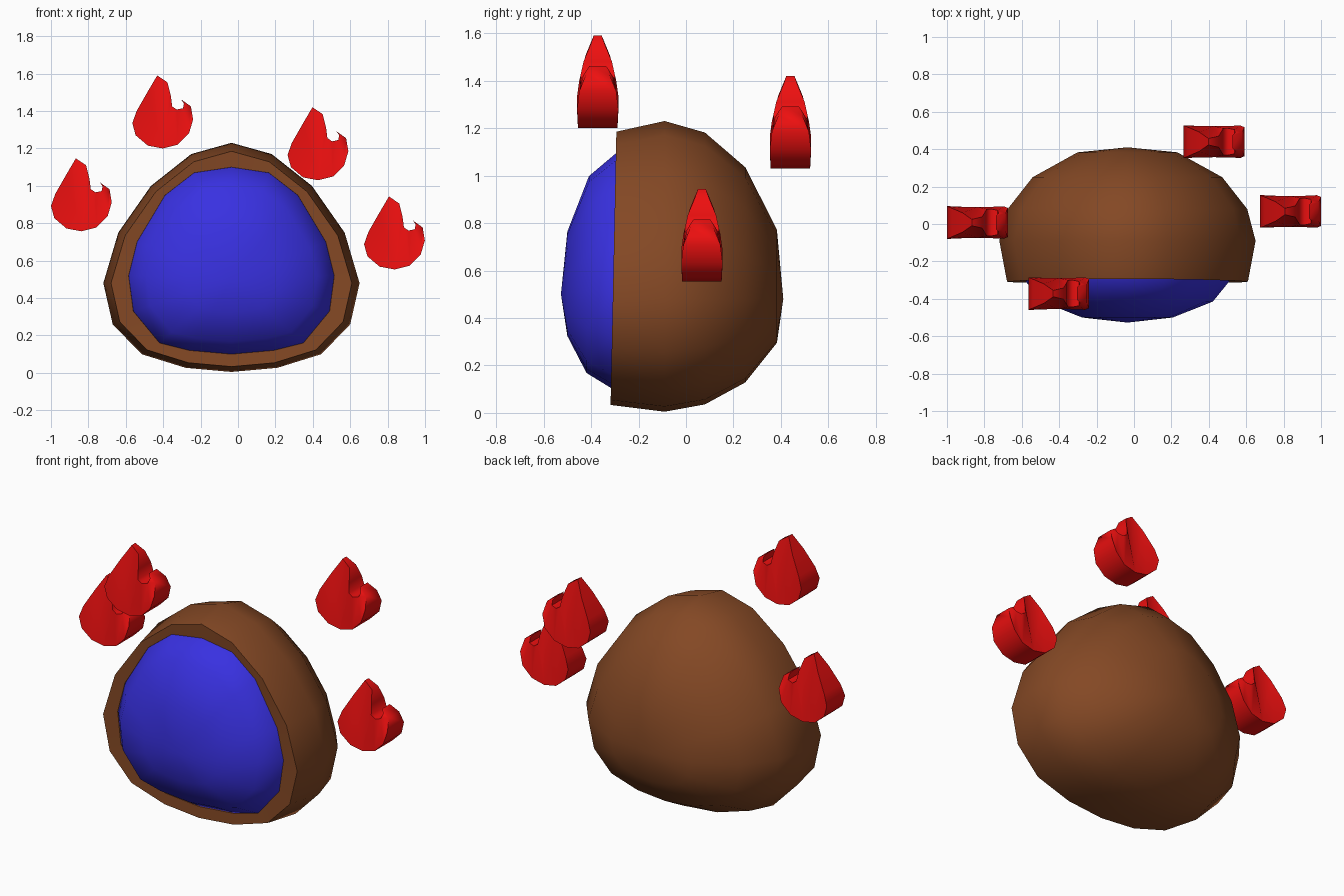
import bpy, bmesh, math

if "Cube" in bpy.data.objects:
    bpy.data.objects.remove(bpy.data.objects["Cube"])

CX = -0.035  # body axis in x


def material(name, color):
    m = bpy.data.materials.new(name)
    m.diffuse_color = (*color, 1)
    m.use_nodes = True
    m.node_tree.nodes["Principled BSDF"].inputs["Base Color"].default_value = m.diffuse_color
    return m


BROWN = material("brown", (0.23, 0.065, 0.018))
BLUE = material("blue", (0.04, 0.03, 0.75))
RED = material("red", (0.85, 0.005, 0.005))


def finish(name, bm, mat, angle):
    bmesh.ops.recalc_face_normals(bm, faces=bm.faces)
    me = bpy.data.meshes.new(name)
    bm.to_mesh(me)
    bm.free()
    ob = bpy.data.objects.new(name, me)
    bpy.context.collection.objects.link(ob)
    me.materials.append(mat)
    bpy.ops.object.select_all(action='DESELECT')
    ob.select_set(True)
    bpy.context.view_layer.objects.active = ob
    bpy.ops.object.shade_smooth_by_angle(angle=math.radians(angle))
    return ob


def mirrored(half):
    return half + [(-x, z) for x, z in half[-2:0:-1]]


# Front outlines: half width, height
shell_outline = mirrored([(0, 1.23), (.215, 1.17), (.43, 1.0), (.605, .75), (.685, .48),
                          (.635, .26), (.48, .10), (.245, .027), (0, .005)])
face_outline = mirrored([(0, 1.10), (.2, 1.07), (.355, .95), (.505, .70), (.55, .52),
                         (.525, .33), (.385, .16), (.225, .12), (0, .10)])


def loft(name, rings, pole, mat, angle):
    """Bridge scaled outlines (outline, centre z, y, scale, lean), ending in a pole."""
    bm = bmesh.new()
    loops = []
    for outline, cz, y, s, lean in rings:
        loops.append([bm.verts.new((CX + x * s, y + lean * (z - .5), cz + (z - cz) * s))
                      for x, z in outline])
    for a, b in zip(loops, loops[1:]):
        for i in range(len(a)):
            j = (i + 1) % len(a)
            bm.faces.new((a[i], a[j], b[j], b[i]))
    tip = bm.verts.new((CX, pole[0], pole[1]))
    last = loops[-1]
    for i in range(len(last)):
        bm.faces.new((last[i], last[(i + 1) % len(last)], tip))
    return finish(name, bm, mat, angle)


# Brown shell: inner lip, rim, then rounded back
loft("shell", [
    (face_outline, .5, -.20, .97, 0),
    (face_outline, .5, -.305, 1.0, .025),
    (shell_outline, .48, -.308, .94, .02),
    (shell_outline, .48, -.09, 1.0, 0),
    (shell_outline, .48, .08, .935, 0),
    (shell_outline, .48, .25, .74, 0),
    (shell_outline, .48, .383, .39, 0),
], (.41, .48), BROWN, 45)

# Blue domed front
loft("front_dome", [
    (face_outline, .5, -.24, 1.01, 0),
    (face_outline, .5, -.30, 1.0, .02),
    (face_outline, .5, -.415, .83, .01),
    (face_outline, .5, -.50, .44, 0),
], (-.527, .5), BLUE, 60)

# Flame outline: x, z, half thickness
flame = [(-.03, .39, .017), (.025, .353, .03), (.043, .28, .06), (.05, .225, .072),
         (.075, .208, .072), (.108, .215, .065), (.113, .24, .05), (.098, .262, .035),
         (.15, .225, .05), (.162, .155, .078), (.14, .08, .087), (.08, .02, .084),
         (0, 0, .083), (-.08, .015, .084), (-.145, .07, .087), (-.163, .135, .087),
         (-.14, .20, .078), (-.08, .305, .052)]


def make_flame(name, px, py, pz):
    bm = bmesh.new()
    front = [bm.verts.new((px + x, py - t, pz + z)) for x, z, t in flame]
    back = [bm.verts.new((px + x, py + t, pz + z)) for x, z, t in flame]
    n = len(flame)
    for i in range(n):
        j = (i + 1) % n
        bm.faces.new((front[i], front[j], back[j], back[i]))
    caps = [bm.faces.new(front), bm.faces.new(back[::-1])]
    bmesh.ops.triangulate(bm, faces=caps)
    finish(name, bm, RED, 50)


# Four flames around the body
for i, pos in enumerate([(-.837, .008, .757), (-.402, -.372, 1.2),
                         (.428, .44, 1.03), (.837, .067, .553)]):
    make_flame(f"flame_{i + 1}", *pos)
